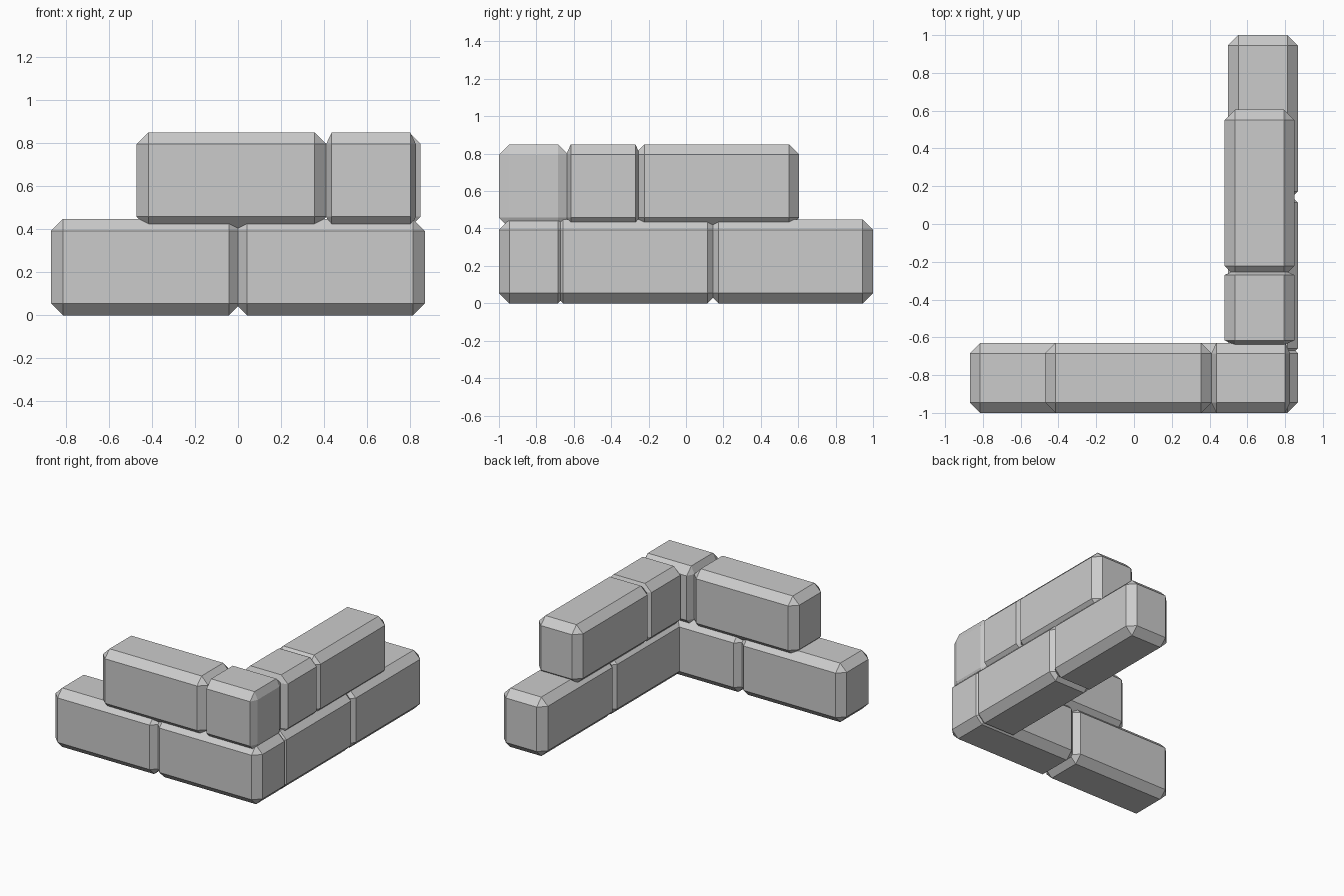
import bpy, bmesh
from mathutils import Matrix, Vector

if "Cube" in bpy.data.objects:
    bpy.data.objects.remove(bpy.data.objects["Cube"])

LENGTH, WIDTH, HEIGHT, BEVEL = 0.882, 0.37, 0.447, 0.055


def brick(name, center, along_y=False, length=LENGTH):
    """One chamfered brick; shorter bricks are squashed lengthwise."""
    bm = bmesh.new()
    bmesh.ops.create_cube(bm, size=1)
    bmesh.ops.scale(bm, vec=(LENGTH, WIDTH, HEIGHT), verts=bm.verts)
    bmesh.ops.bevel(bm, geom=bm.edges[:], offset=BEVEL, offset_type='OFFSET',
                    segments=1, affect='EDGES', profile=0.5)
    bmesh.ops.scale(bm, vec=(length / LENGTH, 1, 1), verts=bm.verts)
    if along_y:
        bm.transform(Matrix.Rotation(1.5707963, 4, 'Z'))
    bmesh.ops.translate(bm, vec=Vector(center), verts=bm.verts)
    mesh = bpy.data.meshes.new(name)
    bm.to_mesh(mesh)
    bm.free()
    obj = bpy.data.objects.new(name, mesh)
    bpy.context.collection.objects.link(obj)
    return obj


LOW = HEIGHT / 2
HIGH = 0.85 - HEIGHT / 2
FRONT_Y = -1 + WIDTH / 2

# Lower course: front wall, then side wall
brick("lower_front_brick_left", (-0.428, FRONT_Y, LOW))
brick("lower_front_brick_right", (0.427, FRONT_Y, LOW))
brick("lower_side_brick_near", (0.682, -0.272, LOW), True)
brick("lower_side_brick_far", (0.682, 0.559, LOW), True)

# Upper course: staggered long bricks with short ones at the corner
brick("upper_front_brick", (-0.03, FRONT_Y, HIGH))
brick("upper_corner_brick", (0.618, FRONT_Y, HIGH), False, 0.417)
brick("upper_side_brick_short", (0.664, -0.443, HIGH), True, 0.395)
brick("upper_side_brick_long", (0.664, 0.164, HIGH), True)
